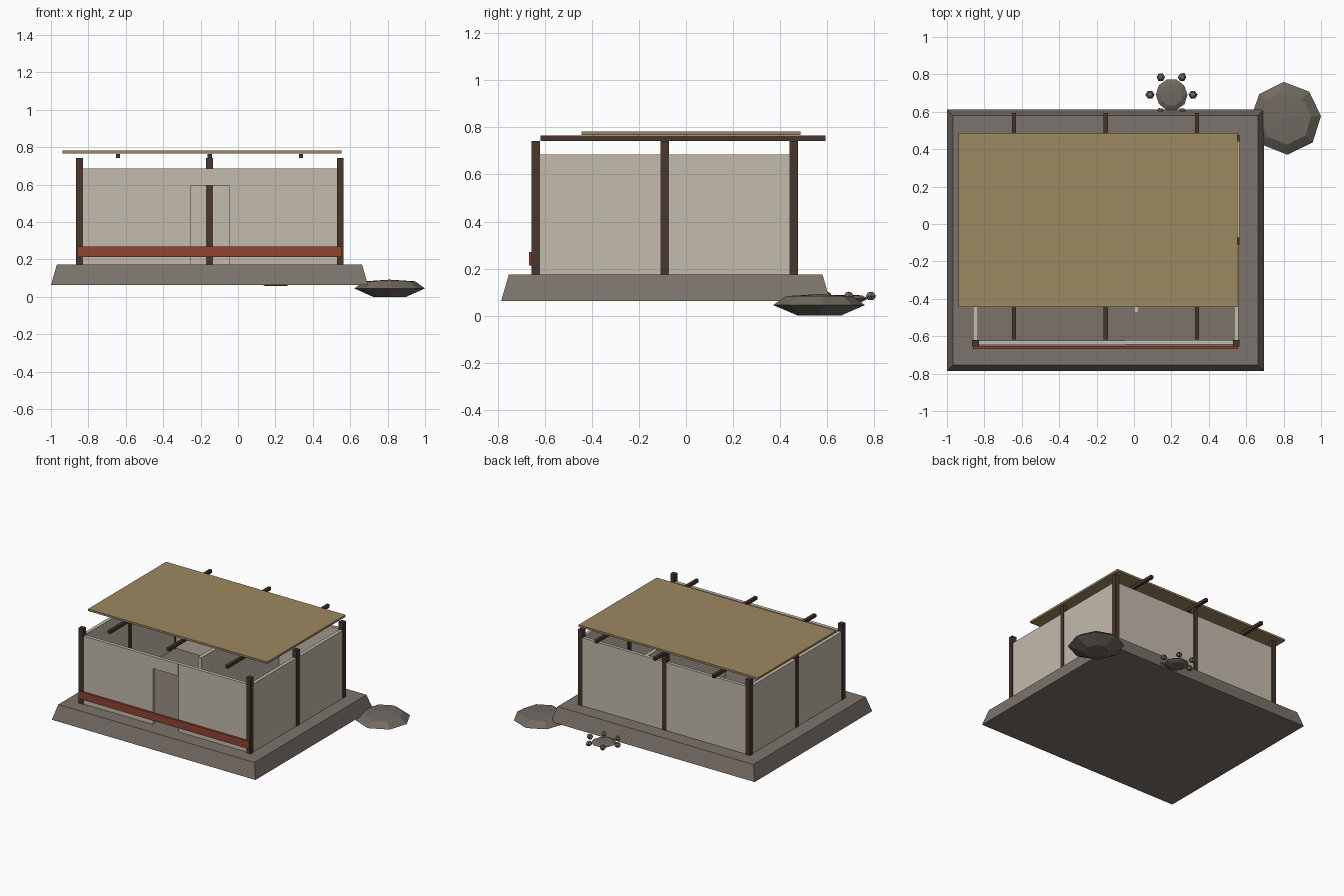
import bpy, bmesh, math, random

if "Cube" in bpy.data.objects:
    bpy.data.objects.remove(bpy.data.objects["Cube"])

random.seed(4)


def mat(name, rgb):
    lin = [((c / 255 + 0.055) / 1.055) ** 2.4 for c in rgb]
    m = bpy.data.materials.new(name)
    m.diffuse_color = (*lin, 1)
    m.use_nodes = True
    m.node_tree.nodes["Principled BSDF"].inputs["Base Color"].default_value = m.diffuse_color
    return m


STONE = mat("foundation stone", (124, 115, 108))
WALL = mat("plaster", (195, 187, 173))
WOOD = mat("dark timber", (72, 54, 46))
THATCH = mat("tan roofing", (157, 136, 96))
RED = mat("red trim", (145, 68, 50))
ROCK = mat("rock", (112, 105, 97))


def finish(bm, name, material):
    bmesh.ops.recalc_face_normals(bm, faces=bm.faces)
    me = bpy.data.meshes.new(name)
    bm.to_mesh(me)
    bm.free()
    me.materials.append(material)
    ob = bpy.data.objects.new(name, me)
    bpy.context.collection.objects.link(ob)
    return ob


def box(name, x, y, z, material, inset=0):
    """Box from min/max pairs; inset narrows the top."""
    bm = bmesh.new()
    bmesh.ops.create_cube(bm, size=1)
    for v in bm.verts:
        top = v.co.z > 0
        i = inset if top else 0
        v.co = (x[1] - i if v.co.x > 0 else x[0] + i,
                y[1] - i if v.co.y > 0 else y[0] + i,
                z[1] if top else z[0])
    return finish(bm, name, material)


def stone(name, cx, cy, rings, apex, sides, material, jitter, turn=0):
    """Faceted stone: stacked (radius, z) rings closed by an apex on top."""
    bm = bmesh.new()
    scale = [1 + random.uniform(-jitter, jitter) for _ in range(sides)]
    loops = []
    for r, z in rings:
        loops.append([bm.verts.new((cx + r * s * math.cos(turn + math.tau * k / sides),
                                    cy + r * s * math.sin(turn + math.tau * k / sides),
                                    z)) for k, s in enumerate(scale)])
    tip = bm.verts.new((cx, cy, apex))
    bm.faces.new(loops[0])
    for k in range(sides):
        n = (k + 1) % sides
        for a, b in zip(loops, loops[1:]):
            bm.faces.new((a[k], a[n], b[n], b[k]))
        bm.faces.new((loops[-1][k], loops[-1][n], tip))
    return finish(bm, name, material)


# Foundation
box("foundation", (-1, 0.695), (-0.785, 0.612), (0.063, 0.174), STONE, 0.032)

# Posts around the perimeter, leaving the middle of the front free for the door
PX, PY, h = (-0.848, -0.152, 0.547), (-0.638, -0.091, 0.458), 0.018
for i, px in enumerate(PX):
    for j, py in enumerate(PY):
        if i != 1 or j == 2:
            box(f"post_{i}_{j}", (px - h, px + h), (py - h, py + h), (0.174, 0.742), WOOD)

# Walls
WZ = (0.174, 0.685)
box("left_wall", (-0.861, -0.835), (-0.62, 0.44), WZ, WALL)
box("right_wall_front", (0.535, 0.56), (-0.62, -0.091), WZ, WALL)
box("right_wall_back", (0.538, 0.563), (-0.091, 0.44), WZ, WALL)
box("back_wall", (-0.83, 0.53), (0.448, 0.472), WZ, WALL)
box("front_wall_left", (-0.83, -0.255), (-0.648, -0.622), WZ, WALL)
box("front_wall_right", (-0.045, 0.53), (-0.645, -0.619), WZ, WALL)
box("door_lintel", (-0.255, -0.045), (-0.648, -0.622), (0.595, 0.685), WALL)
box("partition_wall", (0.0, 0.028), (-0.475, 0.448), WZ, WALL)

# Red band across the front
box("front_band", (-0.862, 0.557), (-0.667, -0.652), (0.214, 0.27), RED)

# Roof beams and flat roof
for k, bx in enumerate((-0.641, -0.151, 0.337)):
    box(f"roof_beam_{k}", (bx - 0.011, bx + 0.011), (-0.617, 0.593), (0.742, 0.765), WOOD)
box("roof", (-0.938, 0.554), (-0.443, 0.486), (0.767, 0.782), THATCH)

# Boulder at the back right corner
stone("boulder", 0.81, 0.568, [(0.09, 0), (0.193, 0.045), (0.14, 0.083)], 0.092,
      8, ROCK, 0.03, 0.05)

# Small stone ring at the back
stone("hearth", 0.2, 0.692, [(0.055, 0.057), (0.085, 0.072), (0.06, 0.086)], 0.09,
      10, ROCK, 0.03)
for k in range(6):
    a = math.tau * k / 6
    stone(f"hearth_stone_{k}", 0.2 + 0.115 * math.cos(a), 0.692 + 0.108 * math.sin(a),
          [(0.012, 0.067), (0.023, 0.083), (0.014, 0.098)], 0.102, 6, ROCK, 0.12, a)
